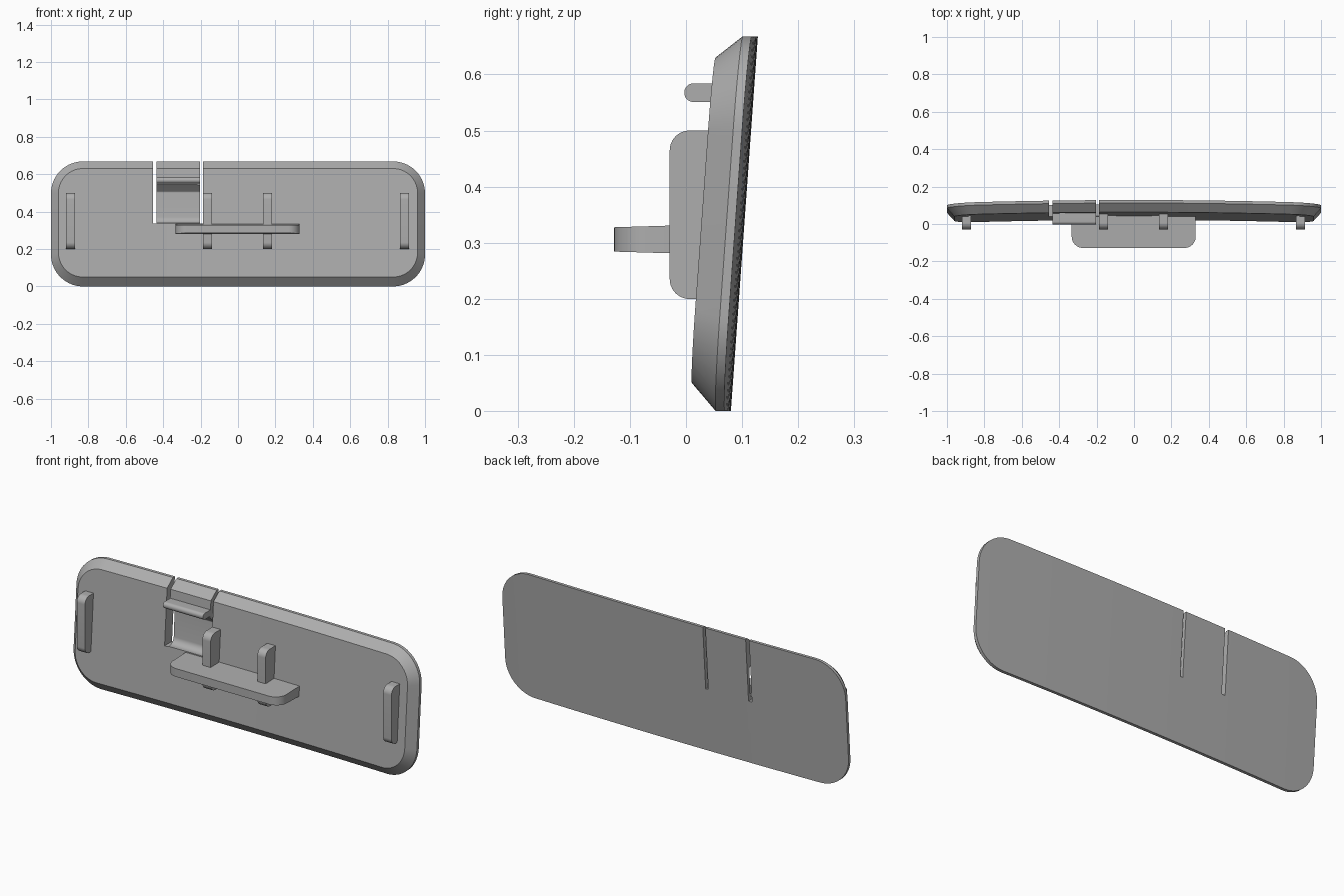
import bpy, bmesh, math
from mathutils import Vector, Matrix

if "Cube" in bpy.data.objects:
    bpy.data.objects.remove(bpy.data.objects["Cube"])

grey = bpy.data.materials.new("plain grey")
grey.use_nodes = True
colour = (0.42, 0.42, 0.42, 1)
grey.diffuse_color = colour
grey.node_tree.nodes["Principled BSDF"].inputs["Base Color"].default_value = colour


def rounded(points, steps=8):
    """Polygon from (a, b, radius) corners, each rounded by an arc."""
    out = []
    for i, (a, b, r) in enumerate(points):
        p = Vector((a, b))
        if r == 0:
            out.append(p)
            continue
        u = (Vector(points[i - 1][:2]) - p).normalized()
        v = (Vector(points[(i + 1) % len(points)][:2]) - p).normalized()
        half = u.angle(v) / 2
        centre = p + (u + v).normalized() * r / math.sin(half)
        start = p + u * r / math.tan(half) - centre
        end = p + v * r / math.tan(half) - centre
        for k in range(steps + 1):
            t = k / steps
            out.append(centre + start.lerp(end, t).normalized() * r)
    return out


def finish(name, bm):
    bmesh.ops.recalc_face_normals(bm, faces=bm.faces)
    mesh = bpy.data.meshes.new(name)
    bm.to_mesh(mesh)
    bm.free()
    mesh.materials.append(grey)
    ob = bpy.data.objects.new(name, mesh)
    bpy.context.collection.objects.link(ob)
    return ob


def loft(rings):
    """Solid through equal rings of 3D points, capped at both ends."""
    bm = bmesh.new()
    loops = [[bm.verts.new(p) for p in ring] for ring in rings]
    for a, b in zip(loops, loops[1:]):
        for i in range(len(a)):
            bm.faces.new((a[i - 1], a[i], b[i], b[i - 1]))
    bm.faces.new(loops[0])
    bm.faces.new(loops[-1])
    return bm


def bar(name, profile, x0, x1):
    """Side profile in (y, z) stretched from x0 to x1."""
    return finish(name, loft([[(x, p.x, p.y) for p in profile] for x in (x0, x1)]))


def smooth(ob):
    bpy.ops.object.select_all(action="DESELECT")
    ob.select_set(True)
    bpy.context.view_layer.objects.active = ob
    bpy.ops.object.shade_smooth_by_angle(angle=math.radians(30))


def plate_y(x, z, depth):
    return depth + 0.072 * z - 0.016 * x * x


# Chamfered plate, leaning back and bowed across its width
def outline(half, low, high, r, y):
    pts = rounded([(-half, low, r), (half, low, r), (half, high, r), (-half, high, r)], 12)
    return [(p.x, y, p.y) for p in pts]


bm = loft([outline(0.96, 0.05, 0.63, 0.13, 0.018),
           outline(1, 0, 0.668, 0.17, 0.064),
           outline(1, 0, 0.668, 0.17, 0.08)])
for i in range(-11, 12):
    bmesh.ops.bisect_plane(bm, geom=bm.verts[:] + bm.edges[:] + bm.faces[:],
                           plane_co=(i / 12, 0, 0), plane_no=(1, 0, 0))
for v in bm.verts:
    v.co.y = plate_y(v.co.x, v.co.z, v.co.y)
plate = finish("plate", bm)

# Slots either side of the flexible tab, and the hollow that thins it
slot = rounded([(-0.1, 0.335, 0), (0.3, 0.335, 0), (0.3, 0.8, 0), (-0.1, 0.8, 0)])
hollow = rounded([(-0.1, 0.338, 0), (0.085, 0.338, 0.035), (0.094, 0.505, 0.01),
                  (0.04, 0.56, 0), (-0.1, 0.56, 0)])
cutters = [bar("slot_cutter_right", slot, -0.455, -0.435),
           bar("slot_cutter_left", slot, -0.202, -0.187),
           bar("hollow_cutter", hollow, -0.445, -0.195)]
for cutter in cutters:
    cutter.hide_render = True
    mod = plate.modifiers.new(cutter.name, "BOOLEAN")
    mod.operation = "DIFFERENCE"
    mod.solver = "EXACT"
    mod.object = cutter
bpy.context.view_layer.update()
cut = bpy.data.meshes.new_from_object(
    plate.evaluated_get(bpy.context.evaluated_depsgraph_get()))
plate.modifiers.clear()
plate.data = cut
for cutter in cutters:
    bpy.data.objects.remove(cutter)
smooth(plate)

# Round-nosed catch across the tab
catch = rounded([(-0.003, 0.551, 0.016), (0.08, 0.551, 0), (0.08, 0.584, 0),
                 (-0.003, 0.584, 0.016)])
smooth(bar("tab_catch", catch, -0.435, -0.202))

# Four upright ribs
rib = rounded([(-0.029, 0.2, 0.035), (0.06, 0.2, 0), (0.06, 0.5, 0), (-0.029, 0.5, 0.035)])
for name, x in (("outer_rib_right", -0.895), ("inner_rib_right", -0.163),
                ("inner_rib_left", 0.157), ("outer_rib_left", 0.89)):
    smooth(bar(name, rib, x - 0.024, x + 0.024))

# Shelf with rounded front corners, thinning towards its front
plan = rounded([(-0.333, 0.07, 0), (-0.333, -0.128, 0.06), (0.33, -0.128, 0.06), (0.33, 0.07, 0)])
shelf = [[(p.x, p.y, 0.306 + side * (0.0255 + 0.03 * p.y)) for p in plan] for side in (-1, 1)]
smooth(finish("shelf", loft(shelf)))
